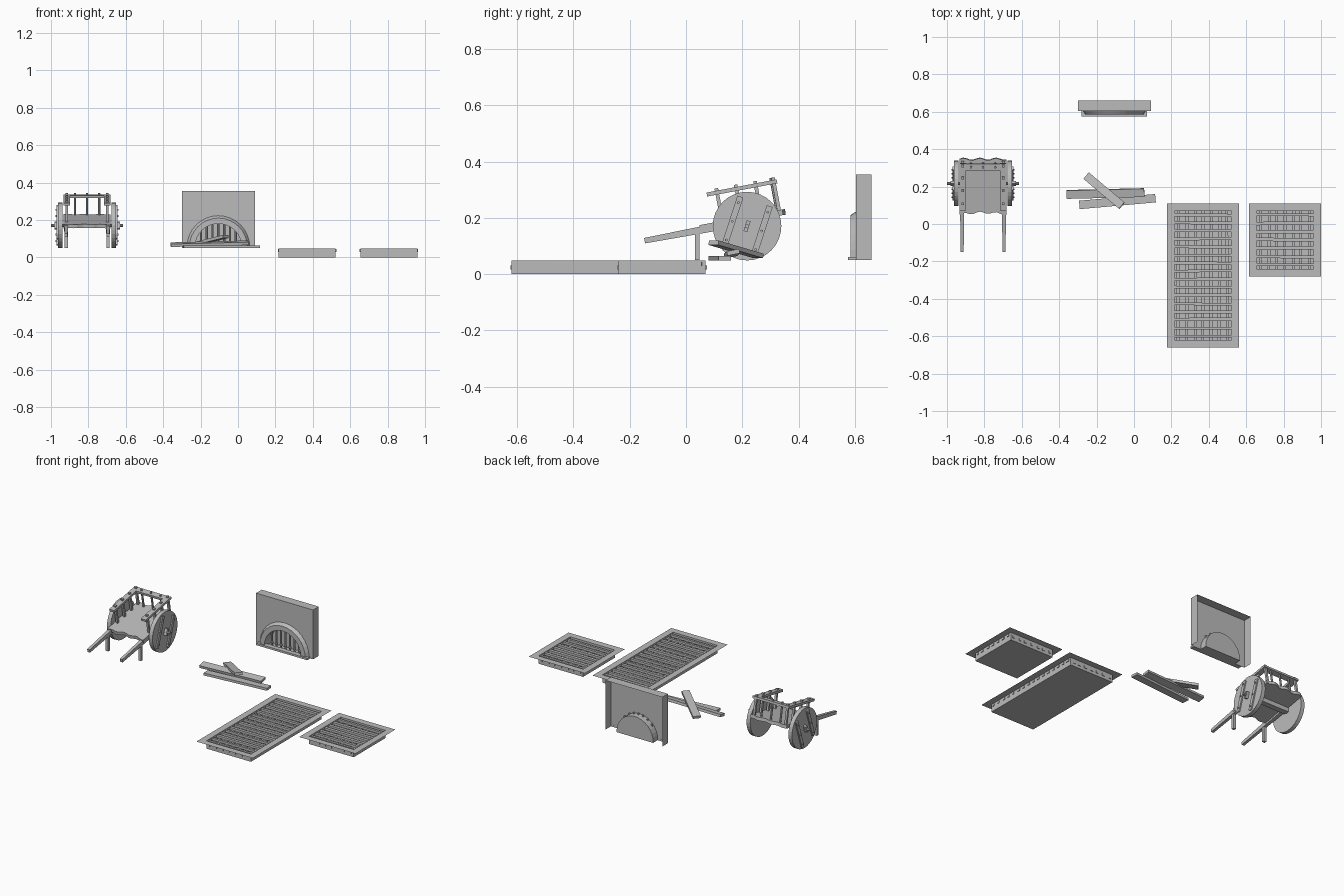
import bpy, bmesh, math, random
from mathutils import Matrix, Vector

random.seed(4)
cube = bpy.data.objects.get("Cube")
if cube:
    bpy.data.objects.remove(cube, do_unlink=True)

grey = bpy.data.materials.new("plain grey")
grey.use_nodes = True
grey.diffuse_color = (0.5, 0.5, 0.5, 1)
grey.node_tree.nodes["Principled BSDF"].inputs["Base Color"].default_value = (0.5, 0.5, 0.5, 1)


def finish(name, bm, matrix=None):
    mesh = bpy.data.meshes.new(name)
    bm.to_mesh(mesh)
    bm.free()
    mesh.materials.append(grey)
    ob = bpy.data.objects.new(name, mesh)
    bpy.context.collection.objects.link(ob)
    if matrix:
        ob.matrix_world = matrix
    return ob


def add_box(bm, centre, size, matrix=Matrix()):
    m = matrix @ Matrix.Translation(centre) @ Matrix.Diagonal((*size, 1))
    bmesh.ops.create_cube(bm, size=1, matrix=m)


def box(name, centre, size, matrix=None):
    bm = bmesh.new()
    add_box(bm, centre, size)
    return finish(name, bm, matrix)


def add_rod(bm, a, b, r, sides=8):
    a, b = Vector(a), Vector(b)
    turn = (b - a).to_track_quat('Z', 'Y').to_matrix().to_4x4()
    bmesh.ops.create_cone(bm, cap_ends=True, segments=sides, radius1=r, radius2=r,
                          depth=(b - a).length, matrix=Matrix.Translation((a + b) / 2) @ turn)


def plank(name, a, b, width, thick, roll=0):
    a, b = Vector(a), Vector(b)
    d = (b - a).normalized()
    side = Vector((0, 0, 1)).cross(d).normalized()
    rot = Matrix((d, side, d.cross(side))).transposed().to_4x4()
    m = Matrix.Translation((a + b) / 2) @ rot @ Matrix.Rotation(roll, 4, 'X')
    return box(name, (0, 0, 0), ((b - a).length, width, thick), m)


def loft(bm, rows):
    """Skin open rows of points with quads."""
    rows = [[bm.verts.new(p) for p in row] for row in rows]
    for p, q in zip(rows, rows[1:]):
        for i in range(len(p) - 1):
            bm.faces.new((p[i], p[i + 1], q[i + 1], q[i]))
    return rows


# Floor grates: flat flange, sunken tray, crossed rough bars
def grate(name, cx, cy, w, d, rows, cols=7):
    top, rim = 0.048, 0.04

    def rect(grow, z):
        x, y = w / 2 + grow, d / 2 + grow
        return [(cx + i * x, cy + j * y, z)
                for i, j in ((-1, -1), (1, -1), (1, 1), (-1, 1), (-1, -1))]

    bm = bmesh.new()
    loops = loft(bm, [rect(rim, top), rect(0, top), rect(0, 0)])
    bm.faces.new(loops[2][:4])
    bmesh.ops.remove_doubles(bm, verts=bm.verts, dist=0.0001)
    finish(name + "_tray", bm)

    bm = bmesh.new()
    for count, span, other, z, axis in ((rows, d, w, 0.037, 0), (cols, w, d, 0.024, 1)):
        for k in range(count):
            off = -span / 2 + span * (k + 0.5) / count + random.uniform(-0.003, 0.003)
            wide = random.uniform(0.013, 0.019)
            pos = (cx, cy + off, z) if axis == 0 else (cx + off, cy, z)
            size = (other + 0.008, wide, 0.014) if axis == 0 else (wide, other + 0.008, 0.014)
            turn = Matrix.Translation(pos) @ Matrix.Rotation(random.uniform(-0.012, 0.012), 4, 'Z')
            add_box(bm, (0, 0, 0), size, turn)
    finish(name + "_bars", bm)


grate("long_grate", 0.37, -0.275, 0.305, 0.69, 16)
grate("square_grate", 0.807, -0.085, 0.305, 0.31, 7)

# Wall panel with arched, barred niche
x0, x1, z0, z1, front, back = -0.30, 0.09, 0.05, 0.355, 0.605, 0.66
ax = (x0 + x1) / 2


def arch(r, y, rise=0.0):
    pts = [(ax - r, y, z0)]
    for i in range(17):
        t = math.pi * (1 - i / 16)
        pts.append((ax + r * math.cos(t), y, z0 + 0.005 + rise + r * math.sin(t)))
    return pts + [(ax + r, y, z0)]


bm = bmesh.new()
outline = [(x0, front, z0)] + arch(0.125, front) + [(x1, front, z0), (x1, front, z1), (x0, front, z1)]
bm.faces.new([bm.verts.new(p) for p in outline])
corners = [(x0, z0), (x0, z1), (x1, z1), (x1, z0)]
loft(bm, [[(x, y, z) for x, z in corners] for y in (front, back)])
finish("wall_panel", bm)

bm = bmesh.new()
shell = loft(bm, [arch(0.125, front), arch(0.125, 0.65)])
bm.faces.new(shell[1])
bm.faces.new((shell[0][0], shell[0][-1], shell[1][-1], shell[1][0]))
finish("niche", bm)

bm = bmesh.new()
loft(bm, [arch(0.168, front), arch(0.155, 0.585), arch(0.125, 0.585), arch(0.125, front)])
finish("arch_surround", bm)
box("niche_sill", (ax, 0.591, 0.056), (0.35, 0.03, 0.012))

bm = bmesh.new()
for i in range(-3, 4):
    x = i * 0.031
    h = z0 + 0.012 + math.sqrt(0.125 ** 2 - x * x)
    add_rod(bm, (ax + x, 0.615, z0 + 0.005), (ax + x, 0.615, h), 0.006)
    bmesh.ops.create_icosphere(bm, subdivisions=1, radius=0.01,
                               matrix=Matrix.Translation((ax + x, 0.615, z0 + 0.025)))
finish("niche_bars", bm)

# Loose planks
plank("lower_plank", (-0.292, 0.102, 0.057), (0.115, 0.138, 0.057), 0.045, 0.015)
plank("rolled_plank", (-0.36, 0.158, 0.068), (0.055, 0.168, 0.078), 0.045, 0.016, 0.2)
plank("leaning_plank", (-0.255, 0.258, 0.065), (-0.065, 0.098, 0.112), 0.045, 0.016)

# Handcart, tilted about its bed
CX = -0.807
tilt = Matrix.Translation((CX, 0.2, 0.193)) @ Matrix.Rotation(math.radians(10.7), 4, 'X')

bm = bmesh.new()
n = 14
rows = []
for z in (-0.01, 0.01):
    for side in (-1, 1):
        row = []
        for i in range(n + 1):
            x = -0.125 + 0.25 * i / n
            wave = 0.006 * math.sin(i * 1.3) + (0.01 * math.cos(x * 12) if side < 0 else 0)
            row.append((x, side * 0.15 + wave, z))
        rows.append(row)
rows = [rows[0], rows[1], rows[3], rows[2], rows[0]]
made = loft(bm, rows)
for i in (0, n):
    bm.faces.new([r[i] for r in made[:4]])
bmesh.ops.remove_doubles(bm, verts=bm.verts, dist=0.0001)
bmesh.ops.recalc_face_normals(bm, faces=bm.faces)
finish("cart_bed", bm, tilt)

box("back_rail", (0, 0.128, 0.112), (0.25, 0.036, 0.014), tilt)
bm = bmesh.new()
for x in (-0.065, 0, 0.065):
    add_rod(bm, (x, 0.128, 0), (x, 0.128, 0.128), 0.006)
finish("back_posts", bm, tilt)

for s, label in ((-1, "right"), (1, "left")):
    box(label + "_rail", (s * 0.108, 0.02, 0.112), (0.034, 0.254, 0.014), tilt)
    bm = bmesh.new()
    for y in (-0.07, 0.0, 0.07, 0.135):
        add_box(bm, (s * 0.108, y, 0.06), (0.013, 0.013, 0.135))
    finish(label + "_posts", bm, tilt)

    # Tapered shaft under the bed
    bm = bmesh.new()
    add_box(bm, (s * 0.112, -0.165, -0.008), (0.024, 0.38, 0.03))
    for v in bm.verts:
        if v.co.y < -0.2:
            v.co.x = s * 0.112 + (v.co.x - s * 0.112) * 0.7
            v.co.z = -0.008 + (v.co.z + 0.008) * 0.65
    finish(label + "_handle", bm, tilt)
    box(label + "_leg", (CX + s * 0.112, 0.04, 0.1), (0.018, 0.016, 0.1))

    # Solid wheel with battens, bolts and hub peg
    wx = CX + s * 0.143
    wheel = Matrix.Translation((wx, 0.217, 0.171))
    bm = bmesh.new()
    add_rod(bm, (-0.0125, 0, 0), (0.0125, 0, 0), 0.122, 32)
    finish(label + "_wheel", bm, wheel)
    bm = bmesh.new()
    for off in (-0.055, 0.055):
        turn = Matrix.Rotation(math.radians(-18), 4, 'X')
        add_box(bm, (s * 0.016, off, 0), (0.008, 0.022, 0.185), turn)
        for h in (-0.07, 0, 0.07):
            p = turn @ Vector((s * 0.018, off, h))
            add_rod(bm, p, p + Vector((s * 0.008, 0, 0)), 0.005, 6)
    add_box(bm, (s * 0.022, 0, 0), (0.02, 0.014, 0.04), turn)
    finish(label + "_wheel_battens", bm, wheel)

bm = bmesh.new()
add_rod(bm, (CX - 0.193, 0.217, 0.171), (CX + 0.193, 0.217, 0.171), 0.008)
finish("axle", bm)
box("axle_beam", (CX, 0.217, 0.178), (0.25, 0.035, 0.03))
